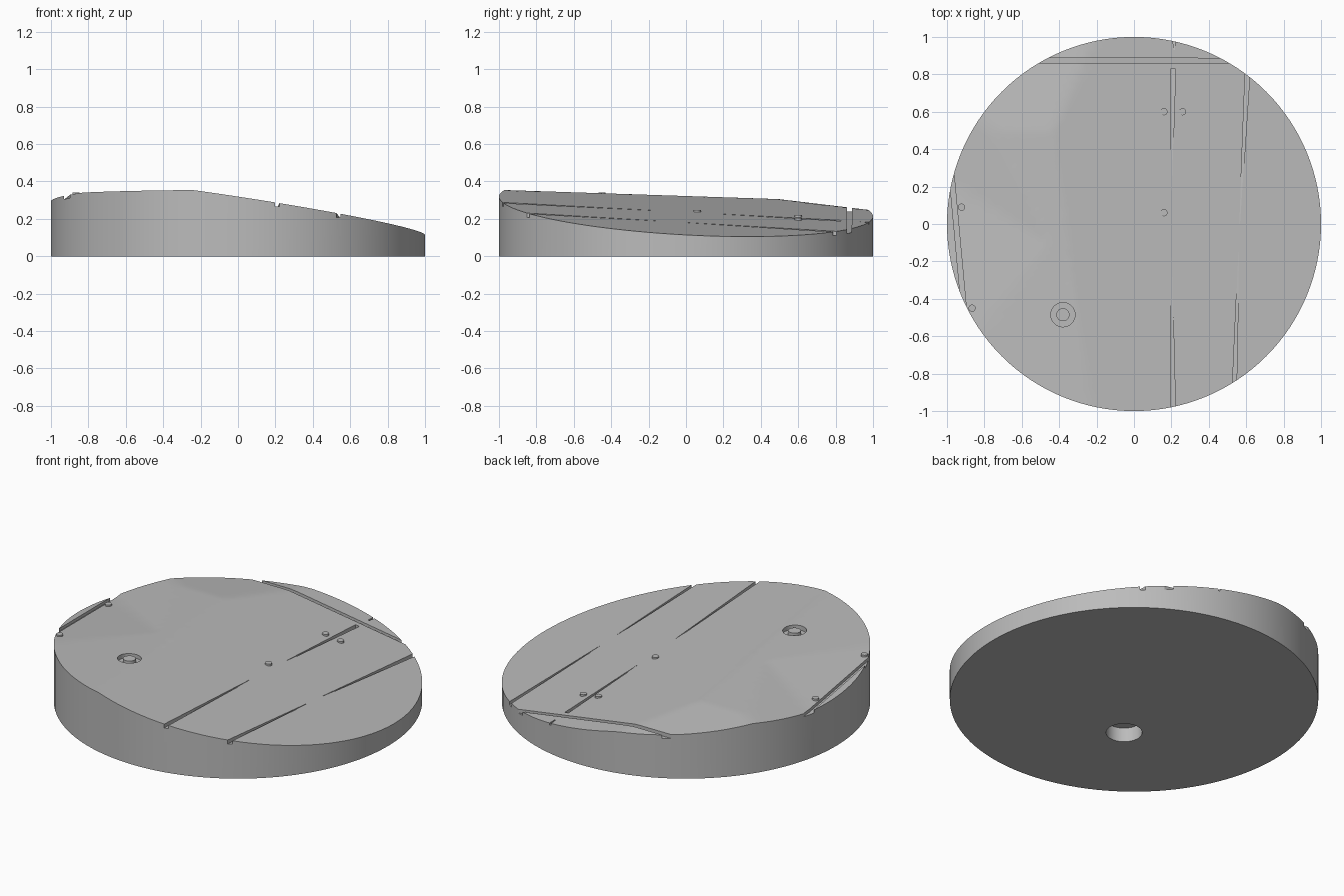
import bpy
import bmesh
import math
from mathutils import Vector

if "Cube" in bpy.data.objects:
    bpy.data.objects.remove(bpy.data.objects["Cube"])

grey = bpy.data.materials.new("plain_grey")
grey.use_nodes = True
GREY = (0.5, 0.5, 0.5, 1)
grey.diffuse_color = GREY
grey.node_tree.nodes["Principled BSDF"].inputs["Base Color"].default_value = GREY


def height(x, y):
    """Top surface: a tilted main plane meeting gentler facets on the high side."""
    main = 0.266 - 0.152 * x - 0.053 * y
    crown = 0.322 - 0.033 * y
    back = 0.365 - 0.12 * y
    dx, dy = x + 0.46, y + 0.1
    valley = 0.325 + max(0.045 * dx - 0.07 * dy, 0.096 * dx + 0.014 * dy)
    return min(main, crown, back, valley)


def make(name, bm):
    bmesh.ops.recalc_face_normals(bm, faces=bm.faces[:])
    mesh = bpy.data.meshes.new(name)
    bm.to_mesh(mesh)
    bm.free()
    mesh.materials.append(grey)
    obj = bpy.data.objects.new(name, mesh)
    bpy.context.collection.objects.link(obj)
    return obj


def cylinder(name, x, y, r, z0, z1, sides=32):
    bm = bmesh.new()
    bmesh.ops.create_cone(bm, cap_ends=True, segments=sides, radius1=r, radius2=r, depth=z1 - z0)
    bmesh.ops.translate(bm, verts=bm.verts[:], vec=(x, y, (z0 + z1) / 2))
    return make(name, bm)


def groove(p0, p1, w0, w1, d0, d1, steps=12):
    """Slot cutter that follows the top surface, with tapering width and depth."""
    a, b = Vector(p0), Vector(p1)
    side = (b - a).orthogonal().normalized()
    bm = bmesh.new()
    loops = []
    for i in range(steps + 1):
        t = i / steps
        c = a.lerp(b, t)
        w = (w0 + (w1 - w0) * t) / 2
        floor = height(*c) - (d0 + (d1 - d0) * t)
        corners = ((-w, floor), (w, floor), (w, 0.5), (-w, 0.5))
        loops.append([bm.verts.new((*(c + side * s), z)) for s, z in corners])
    for l0, l1 in zip(loops, loops[1:]):
        for k in range(4):
            n = (k + 1) % 4
            bm.faces.new((l0[k], l0[n], l1[n], l1[k]))
    bm.faces.new(loops[0])
    bm.faces.new(loops[-1])
    return make("groove_cutter", bm)


def cut(target, cutter):
    mod = target.modifiers.new("cut", "BOOLEAN")
    mod.operation = "DIFFERENCE"
    mod.solver = "EXACT"
    mod.object = cutter
    bpy.context.view_layer.update()
    graph = bpy.context.evaluated_depsgraph_get()
    mesh = bpy.data.meshes.new_from_object(target.evaluated_get(graph))
    target.modifiers.clear()
    target.data = mesh
    bpy.data.objects.remove(cutter)


# Disc body: flat base, round wall, shaped top
SIDES, RINGS = 128, 32
bm = bmesh.new()


def ring(r, z=None):
    verts = []
    for i in range(SIDES):
        a = math.tau * i / SIDES
        x, y = r * math.cos(a), r * math.sin(a)
        verts.append(bm.verts.new((x, y, height(x, y) if z is None else z)))
    return verts


base = ring(1, 0)
bm.faces.new(base)
rows = [base] + [ring(1 - k / RINGS) for k in range(RINGS)]
for r0, r1 in zip(rows, rows[1:]):
    for i in range(SIDES):
        j = (i + 1) % SIDES
        bm.faces.new((r0[i], r0[j], r1[j], r1[i]))
centre = bm.verts.new((0, 0, height(0, 0)))
for i in range(SIDES):
    bm.faces.new((rows[-1][i], rows[-1][(i + 1) % SIDES], centre))
top = [f for f in bm.faces if len(f.verts) == 4 and min(v.co.z for v in f.verts) > 0]
bmesh.ops.triangulate(bm, faces=top)
body = make("disc_body", bm)

# Grooves running across the top
for spec in (
    ((0.21, -1.02), (0.2, -0.18), 0.025, 0.004, 0.022, 0.001),
    ((0.21, 0.83), (0.2, 0.18), 0.025, 0.004, 0.02, 0.001),
    ((0.215, 1.03), (0.215, 0.93), 0.015, 0.008, 0.02, 0.006),
    ((0.537, -0.87), (0.56, -0.15), 0.022, 0.004, 0.022, 0.001),
    ((0.608, 0.83), (0.565, 0.0), 0.026, 0.004, 0.022, 0.001),
    ((-0.55, 0.874), (0.55, 0.874), 0.026, 0.024, 0.022, 0.022),
    ((-0.975, 0.26), (-0.905, -0.5), 0.026, 0.026, 0.018, 0.018),
):
    cut(body, groove(*spec))

# Round recess with a centre pin, and a blind socket underneath
PX, PY = -0.38, -0.485
level = height(PX, PY)
cut(body, cylinder("recess_cutter", PX, PY, 0.065, level - 0.025, 0.5))
cut(body, cylinder("socket_cutter", -0.19, -0.31, 0.098, -0.1, 0.085, 48))
cylinder("recess_pin", PX, PY, 0.035, level - 0.035, level)

# Small raised studs
for i, (x, y) in enumerate(((0.16, 0.6), (0.26, 0.6), (0.16, 0.06), (-0.922, 0.09), (-0.866, -0.45))):
    z = height(x, y)
    cylinder("stud_%d" % (i + 1), x, y, 0.019, z - 0.02, z + 0.01, 24)

# Smooth the round walls and keep the edges sharp
bpy.ops.object.select_all(action="DESELECT")
for obj in bpy.context.collection.objects:
    if obj.type == "MESH" and obj.name.startswith(("disc", "stud", "recess")):
        obj.select_set(True)
        bpy.context.view_layer.objects.active = obj
bpy.ops.object.shade_smooth_by_angle(angle=math.radians(20))
